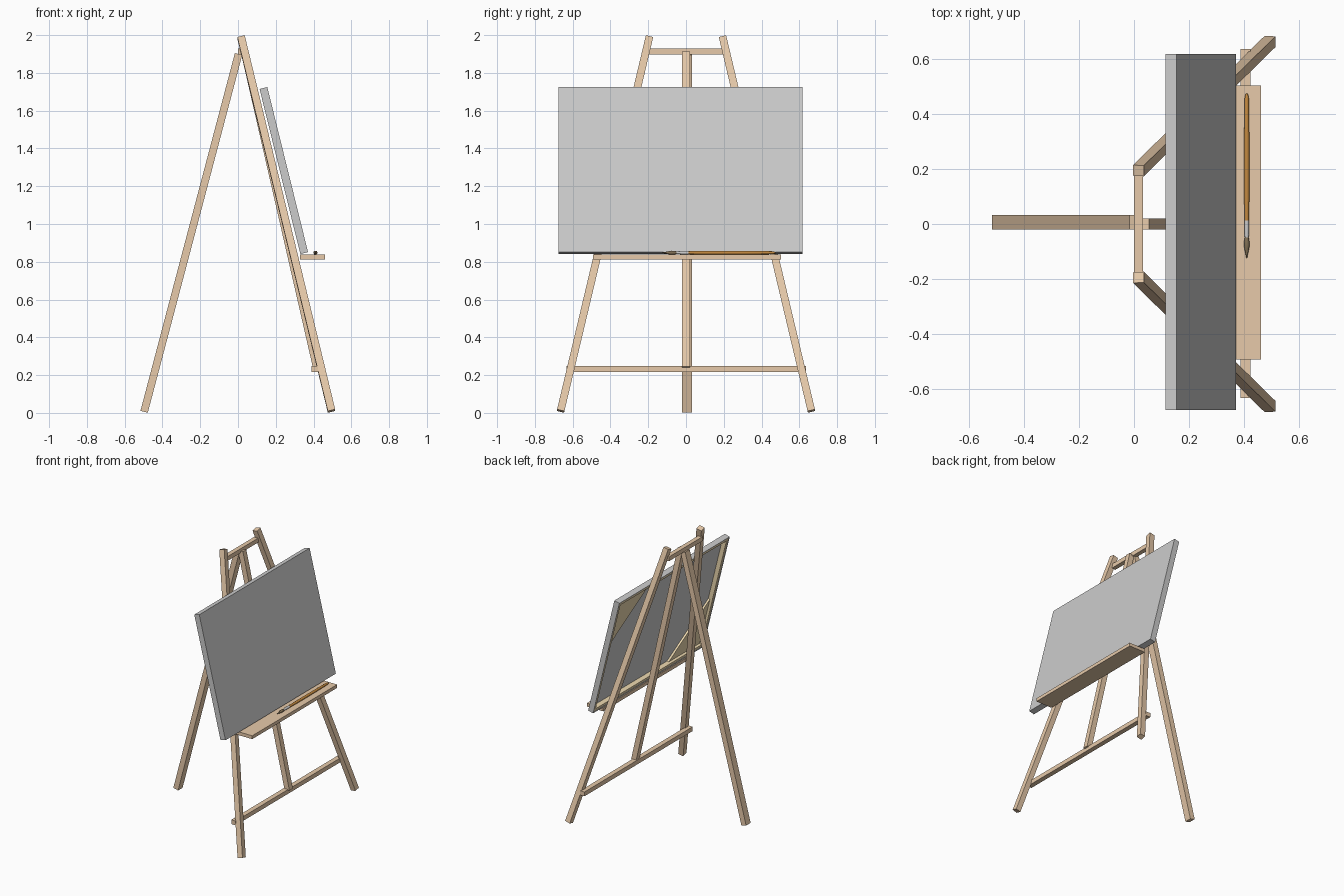
import bpy, bmesh, math
from mathutils import Matrix, Vector

if "Cube" in bpy.data.objects:
    bpy.data.objects.remove(bpy.data.objects["Cube"])


def material(name, rgb):
    m = bpy.data.materials.new(name)
    m.diffuse_color = (*rgb, 1)
    m.use_nodes = True
    m.node_tree.nodes["Principled BSDF"].inputs["Base Color"].default_value = m.diffuse_color
    return m


WOOD = material("wood", (0.80, 0.59, 0.40))
PALE = material("stretcher_wood", (0.82, 0.67, 0.42))
HANDLE = material("handle_brown", (0.55, 0.25, 0.05))
BRISTLE = material("bristle_dark", (0.22, 0.16, 0.09))


def finish(bm, name, mat=None, matrix=None):
    if matrix:
        bm.transform(matrix)
    bmesh.ops.recalc_face_normals(bm, faces=bm.faces)
    me = bpy.data.meshes.new(name)
    bm.to_mesh(me)
    bm.free()
    ob = bpy.data.objects.new(name, me)
    bpy.context.collection.objects.link(ob)
    if mat:
        me.materials.append(mat)
    return ob


def box(name, lo, hi, mat=None, matrix=None):
    lo, hi = Vector(lo), Vector(hi)
    bm = bmesh.new()
    bmesh.ops.create_cube(bm, size=1)
    for v in bm.verts:
        v.co = Vector(a * s for a, s in zip(v.co, hi - lo)) + (lo + hi) / 2
    return finish(bm, name, mat, matrix)


def beam(name, a, b, wx, wy):
    # square-cut bar between two points
    a, b = Vector(a), Vector(b)
    z = (b - a).normalized()
    x = (Vector((1, 0, 0)) - z * z.x).normalized()
    y = z.cross(x)
    m = Matrix((x, y, z)).transposed().to_4x4()
    m.translation = a
    return box(name, (-wx / 2, -wy / 2, 0), (wx / 2, wy / 2, (b - a).length), WOOD, m)


# Legs and mast
for side, s in (("left", -1), ("right", 1)):
    beam("front_leg_" + side, (0.495, s * 0.664, 0.01), (0.016, s * 0.194, 1.99), 0.04, 0.04)
beam("back_leg", (-0.497, 0.006, 0.006), (0.003, 0.006, 1.90), 0.04, 0.053)
beam("centre_mast", (0.417, 0, 0.24), (0.035, 0, 1.91), 0.04, 0.04)

# Cross bars and tray
box("top_crossbar", (0, -0.2, 1.898), (0.033, 0.2, 1.93), WOOD)
box("lower_crossbar", (0.388, -0.632, 0.217), (0.424, 0.636, 0.249), WOOD)
box("tray", (0.327, -0.492, 0.813), (0.461, 0.504, 0.838), WOOD)

# Canvas: local x = width, y = up the slope, z = out of the painted face
up = Vector((-0.216, 0, 0.875)).normalized()
side = Vector((0, 1, 0))
M = Matrix((side, up, side.cross(up))).transposed().to_4x4()
M.translation = (0.330, -0.029, 0.841)
W, H, D, T = 0.647, 0.90, 0.042, 0.006
box("canvas_face", (-W, 0, D - T), (W, H, D), None, M)
box("canvas_edge_bottom", (-W, 0, 0), (W, T, D - T), None, M)
box("canvas_edge_top", (-W, H - T, 0), (W, H, D - T), None, M)
for name, s in (("left", -1), ("right", 1)):
    xs = sorted((s * W, s * (W - T)))
    box("canvas_edge_" + name, (xs[0], T, 0), (xs[1], H - T, D - T), None, M)

# Stretcher frame inside the canvas
B, Z0, Z1 = 0.026, 0.003, D - T
for name, s in (("left", -1), ("right", 1)):
    xs = sorted((s * (W - T), s * (W - B)))
    box("stretcher_" + name, (xs[0], T, Z0), (xs[1], H - T, Z1), PALE, M)
box("stretcher_bottom", (-W + B, T, Z0), (W - B, B, Z1), PALE, M)
box("stretcher_top", (-W + B, H - B, Z0), (W - B, H - T, Z1), PALE, M)

# Corner gussets on opposite corners
for name, cx, cy, s in (("upper", W - B, H - B, -1), ("lower", -W + B, B, 1)):
    bm = bmesh.new()
    vs = [bm.verts.new((x, y, 0.022)) for x, y in
          ((cx, cy), (cx + s * 0.36, cy), (cx, cy + s * 0.36))]
    face = bm.faces.new(vs)
    ext = bmesh.ops.extrude_face_region(bm, geom=[face])
    for v in ext["geom"]:
        if isinstance(v, bmesh.types.BMVert):
            v.co.z = Z1
    finish(bm, "corner_gusset_" + name, PALE, M)


def lathe(name, profile, mat):
    # profile of (y, radius) turned about the brush axis
    bm = bmesh.new()
    n = 16
    rings = [[bm.verts.new((0.41 + r * math.cos(2 * math.pi * i / n), y,
                            0.848 + r * math.sin(2 * math.pi * i / n)))
              for i in range(n)] for y, r in profile]
    for a, b in zip(rings, rings[1:]):
        for i in range(n):
            j = (i + 1) % n
            bm.faces.new((a[i], a[j], b[j], b[i]))
    bm.faces.new(rings[0])
    bm.faces.new(rings[-1])
    for f in bm.faces:
        f.smooth = len(f.verts) == 4
    return finish(bm, name, mat)


# Paint brush lying on the tray
lathe("brush_handle", [(0.475, 0.002), (0.47, 0.005), (0.455, 0.008), (0.3, 0.0095),
                       (0.1, 0.0095), (0.01, 0.008)], HANDLE)
lathe("brush_ferrule", [(0.012, 0.009), (-0.02, 0.009), (-0.05, 0.007)], None)
lathe("brush_bristles", [(-0.047, 0.0065), (-0.06, 0.009), (-0.075, 0.0105),
                         (-0.09, 0.0085), (-0.11, 0.004), (-0.126, 0.001)], BRISTLE)
